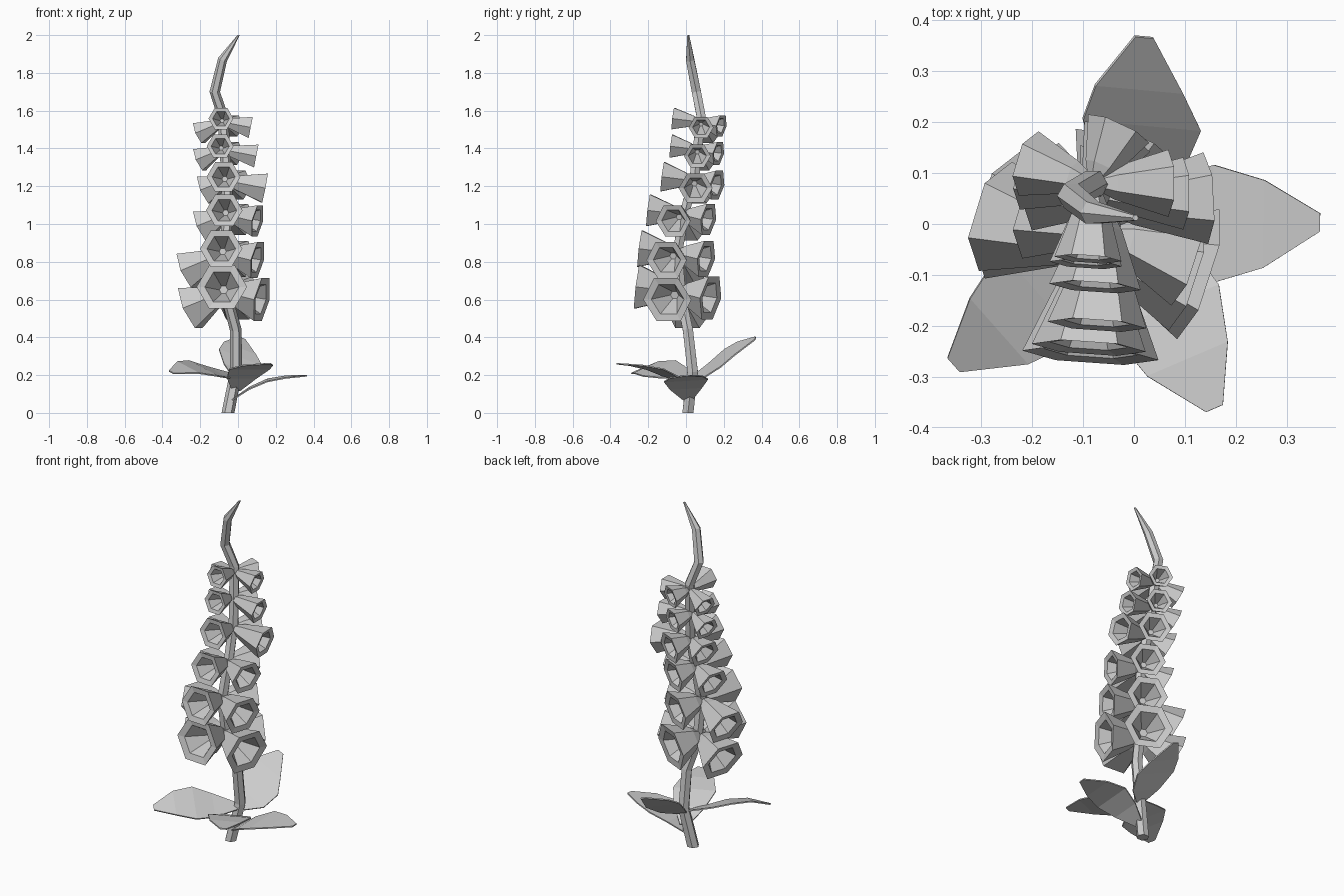
import bpy, bmesh
from math import sin, cos, pi, radians
from mathutils import Vector

cube = bpy.data.objects.get("Cube")
if cube:
    bpy.data.objects.remove(cube, do_unlink=True)

grey = bpy.data.materials.new("plain_grey")
grey.use_nodes = True
COLOUR = (0.6, 0.6, 0.6, 1)
grey.diffuse_color = COLOUR
grey.node_tree.nodes["Principled BSDF"].inputs["Base Color"].default_value = COLOUR

UP = Vector((0, 0, 1))


def loft(name, rings, closed=True, caps=True):
    """Skin a list of point rings with quads."""
    bm = bmesh.new()
    rows = [[bm.verts.new(p) for p in ring] for ring in rings]
    n = len(rows[0])
    for a, b in zip(rows, rows[1:]):
        for i in range(n if closed else n - 1):
            j = (i + 1) % n
            bm.faces.new((a[i], a[j], b[j], b[i]))
    if caps:
        bm.faces.new(rows[0][::-1])
        bm.faces.new(rows[-1])
    bmesh.ops.recalc_face_normals(bm, faces=bm.faces)
    mesh = bpy.data.meshes.new(name)
    bm.to_mesh(mesh)
    bm.free()
    mesh.materials.append(grey)
    obj = bpy.data.objects.new(name, mesh)
    bpy.context.collection.objects.link(obj)
    return obj


def hexagon(centre, u, v, r):
    return [centre + r * (cos(i * pi / 3) * u + sin(i * pi / 3) * v) for i in range(6)]


# Stem: bent hexagonal tube ending in a pointed tip (x, y, z, radius)
STEM = [(-.053, .01, 0, .034), (-.01, .035, .22, .032), (-.012, .01, .44, .031),
        (-.055, -.025, .6, .03), (-.07, -.045, .85, .03), (-.055, -.01, 1.05, .029),
        (-.06, .045, 1.25, .029), (-.08, .08, 1.57, .028), (-.123, .055, 1.7, .028),
        (-.082, .022, 1.87, .025), (.003, .012, 2, .006)]
rings = []
for k, (x, y, z, r) in enumerate(STEM):
    a = Vector(STEM[max(k - 1, 0)][:3])
    b = Vector(STEM[min(k + 1, len(STEM) - 1)][:3])
    axis = UP if k in (0, len(STEM) - 1) else (b - a).normalized()
    u = Vector((0, 1, 0)).cross(axis).normalized()
    rings.append(hexagon(Vector((x, y, z)), u, axis.cross(u), r))
loft("stem", rings)


def bell(name, base, yaw, tilt, length, r):
    """Hexagonal flower: flaring outside, lip, and funnel down to a small hub."""
    d = Vector((cos(yaw) * cos(tilt), sin(yaw) * cos(tilt), sin(tilt)))
    u = UP.cross(d).normalized()
    v = d.cross(u)
    profile = [(.08, .25), (.3, .5), (1, 1), (.97, .68), (.4, .17)]
    loft(name, [hexagon(base + d * length * t, u, v, r * s) for t, s in profile])


# Whorls of four bells: stem x, y, z, mouth radius, yaw of the left bell,
# then the lengths of the front, left, back and right bells
WHORLS = [(-.08, .08, 1.54, .066, 0, (.15, .15, .12, .145)),
          (-.085, .06, 1.395, .071, 0, (.14, .185, .125, .135)),
          (-.065, .04, 1.23, .09, 3, (.165, .21, .14, .125)),
          (-.06, -.015, 1.05, .097, -18, (.185, .175, .15, .15)),
          (-.075, -.045, .845, .112, -18, (.2, .19, .17, .225)),
          (-.07, -.035, .64, .134, -18, (.225, .21, .185, .21))]
TILTS = (7, -11, -10, -24)
for n, (x, y, z, r, side, lengths) in enumerate(WHORLS):
    yaws = (-94, side, 65, 163)
    for label, yaw, tilt, length in zip(("front", "left", "back", "right"),
                                        yaws, TILTS, lengths):
        bell(f"bell_{label}_{n + 1}", Vector((x, y, z)), radians(yaw),
             radians(tilt), length, r)


def leaf(name, spine, roll):
    """Blade along a spine; roll raises its left edge."""
    pts = [Vector(p) for p in spine]
    d = pts[-1] - pts[0]
    across = UP.cross(d).normalized() + UP * roll
    widths = (.025, .085, .116, .086, .018)
    obj = loft(name, [(p + across * w, p - across * w) for p, w in zip(pts, widths)],
               closed=False, caps=False)
    thick = obj.modifiers.new("thickness", "SOLIDIFY")
    thick.thickness = .007
    thick.offset = 0


# Leaves around the foot of the stem
leaf("leaf_left", [(-.03, .01, .07), (.06, 0, .13), (.155, 0, .172),
                   (.255, 0, .19), (.365, .003, .197)], .06)
leaf("leaf_back", [(-.01, .04, .19), (.01, .11, .225), (.015, .195, .29),
                   (.01, .265, .34), (.02, .367, .395)], .4)
leaf("leaf_front", [(-.01, .03, .12), (.02, -.06, .185), (.06, -.165, .232),
                    (.105, -.265, .252), (.158, -.362, .26)], 0)
leaf("leaf_right", [(-.02, .02, .2), (-.11, -.07, .215), (-.185, -.14, .235),
                    (-.265, -.21, .24), (-.354, -.276, .215)], -.35)
